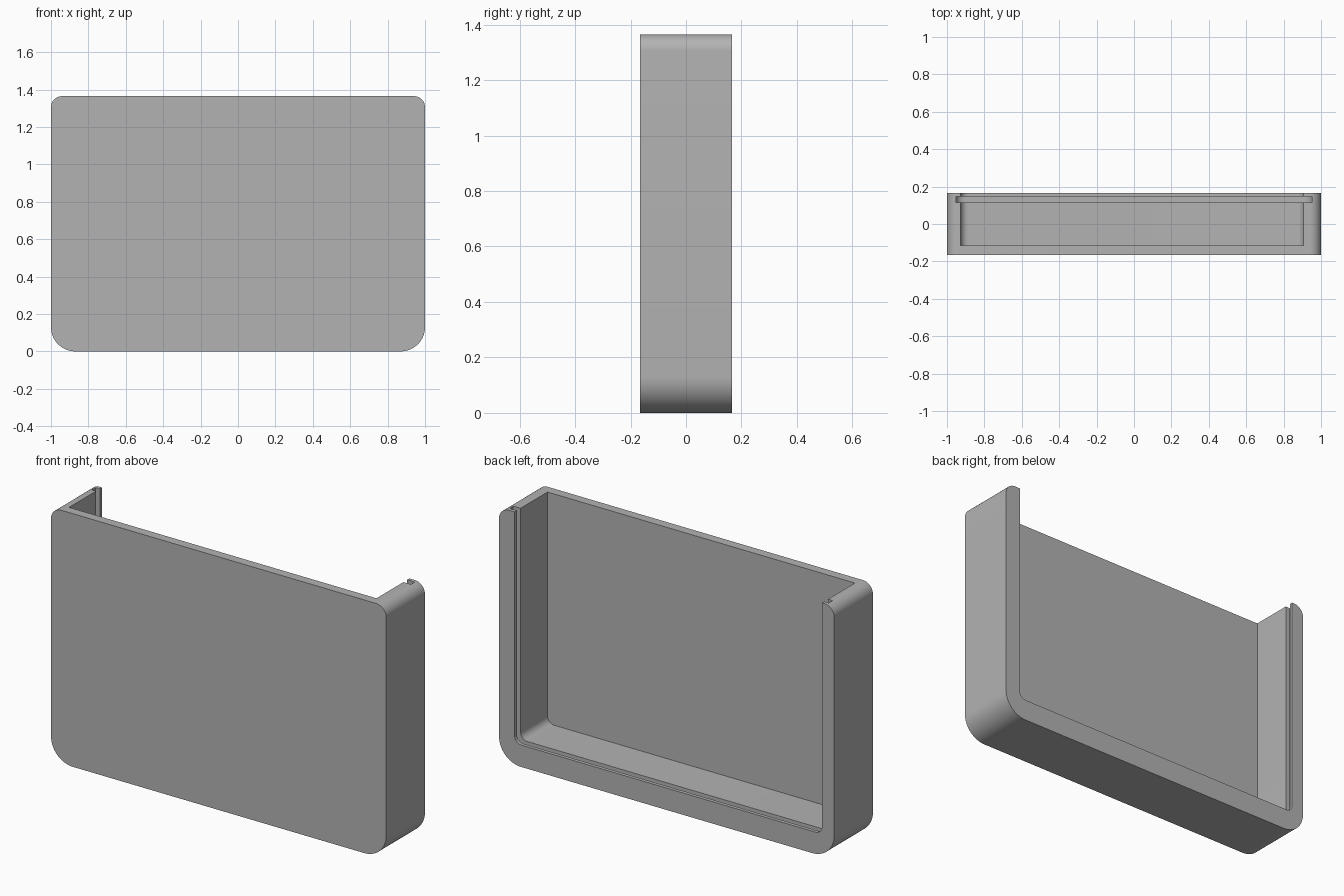
import bpy
import bmesh
from math import cos, sin, pi, radians

cube = bpy.data.objects.get("Cube")
if cube:
    bpy.data.objects.remove(cube, do_unlink=True)

grey = bpy.data.materials.new("plain grey")
grey.use_nodes = True
colour = (0.45, 0.45, 0.45, 1)
grey.diffuse_color = colour
grey.node_tree.nodes["Principled BSDF"].inputs["Base Color"].default_value = colour


def rounded_slab(name, x0, x1, z0, z1, y0, y1, low_r, high_r=0, steps=14):
    """Rounded rectangle in the xz plane, extruded along y."""
    corners = [(x0, z0, 1, 1, low_r, pi), (x1, z0, -1, 1, low_r, 1.5 * pi),
               (x1, z1, -1, -1, high_r, 0), (x0, z1, 1, -1, high_r, pi / 2)]
    outline = []
    for x, z, sx, sz, r, start in corners:
        for i in range(steps + 1 if r else 1):
            a = start + i * pi / 2 / steps
            outline.append((x + sx * r + r * cos(a), z + sz * r + r * sin(a))
                           if r else (x, z))
    bm = bmesh.new()
    face = bm.faces.new([bm.verts.new((x, y0, z)) for x, z in outline])
    new = bmesh.ops.extrude_face_region(bm, geom=[face])["geom"]
    bmesh.ops.translate(bm, vec=(0, y1 - y0, 0),
                        verts=[v for v in new if isinstance(v, bmesh.types.BMVert)])
    bmesh.ops.recalc_face_normals(bm, faces=bm.faces)
    mesh = bpy.data.meshes.new(name)
    bm.to_mesh(mesh)
    bm.free()
    mesh.materials.append(grey)
    obj = bpy.data.objects.new(name, mesh)
    bpy.context.collection.objects.link(obj)
    return obj


# Outer body with large lower corners and small upper corners
case = rounded_slab("open_case", -1, 1, 0, 1.365, -0.165, 0.165, 0.13, 0.06)

# Pocket open to the back and top, and the slot for a sliding lid
cutters = [
    rounded_slab("pocket_cutter", -0.927, 0.907, 0.118, 1.6, -0.115, 0.3, 0.04),
    rounded_slab("lid_slot_cutter", -0.953, 0.951, 0.093, 1.6, 0.114, 0.146, 0.05),
]
bpy.ops.object.select_all(action="DESELECT")
bpy.context.view_layer.objects.active = case
case.select_set(True)
for cutter in cutters:
    cut = case.modifiers.new(cutter.name, "BOOLEAN")
    cut.operation = "DIFFERENCE"
    cut.solver = "EXACT"
    cut.object = cutter
    bpy.ops.object.modifier_apply(modifier=cut.name)
    bpy.data.objects.remove(cutter, do_unlink=True)

bpy.ops.object.shade_smooth_by_angle(angle=radians(30))
